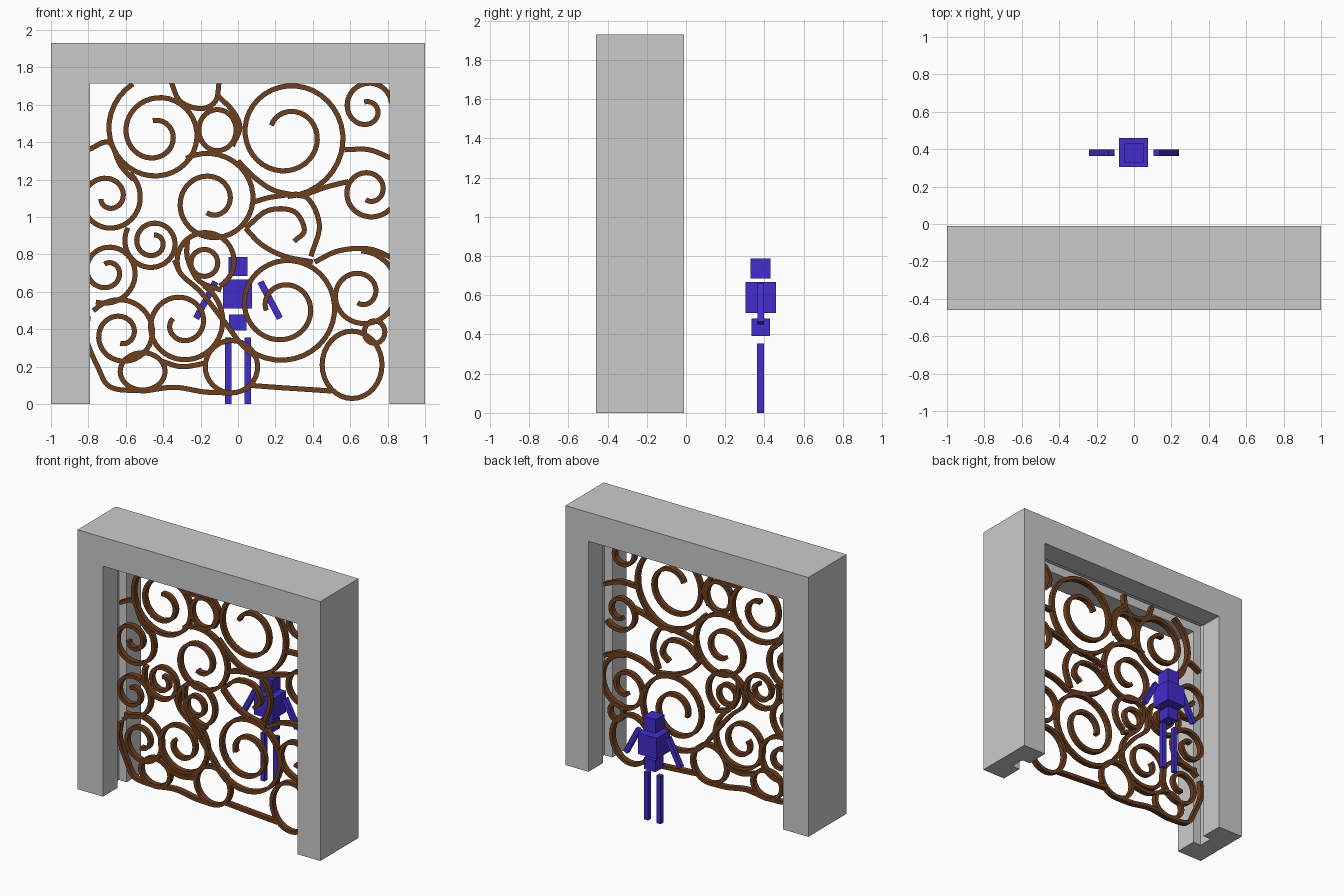
import bpy, bmesh, math
from mathutils import Vector

if "Cube" in bpy.data.objects:
    bpy.data.objects.remove(bpy.data.objects["Cube"])


def material(name, color):
    m = bpy.data.materials.new(name)
    m.diffuse_color = color
    m.use_nodes = True
    m.node_tree.nodes["Principled BSDF"].inputs["Base Color"].default_value = m.diffuse_color
    return m


brown = material("iron_brown", (0.15, 0.05, 0.014, 1))
blue = material("figure_blue", (0.055, 0.026, 0.6, 1))


def box(name, x, y, z, mat=None):
    bpy.ops.mesh.primitive_cube_add(size=1, location=(sum(x) / 2, sum(y) / 2, sum(z) / 2))
    ob = bpy.context.object
    ob.name = name
    ob.scale = (x[1] - x[0], y[1] - y[0], z[1] - z[0])
    bpy.ops.object.transform_apply(location=False, rotation=False)
    if mat:
        ob.data.materials.append(mat)
    return ob


# Stone gate frame: block with an opening and a groove that holds the grille
frame = box("gate_frame", (-1, 1), (-0.46, -0.01), (0, 1.93))
cuts = [box("opening_cutter", (-0.79, 0.81), (-0.6, 0.1), (-0.2, 1.715)),
        box("groove_cutter", (-0.855, 0.875), (-0.29, -0.18), (-0.3, 1.78))]
for c in cuts:
    mod = frame.modifiers.new("cut", 'BOOLEAN')
    mod.operation = 'DIFFERENCE'
    mod.solver = 'EXACT'
    mod.object = c
    bpy.context.view_layer.objects.active = frame
    bpy.ops.object.modifier_apply(modifier=mod.name)
for c in cuts:
    bpy.data.objects.remove(c)

# Grille: flat bars swept along spirals, rings and short connecting curves
grille = bmesh.new()
GATE_Y, HALF_W, HALF_D = -0.235, 0.0135, 0.02


def bar(pts, closed=False):
    n = len(pts)
    rings = []
    for i, p in enumerate(pts):
        a = pts[(i - 1) % n] if closed else pts[max(i - 1, 0)]
        b = pts[(i + 1) % n] if closed else pts[min(i + 1, n - 1)]
        t = (b - a).normalized()
        off = Vector((-t.y, t.x)) * HALF_W
        rings.append([grille.verts.new((p.x + s * off.x, GATE_Y + d * HALF_D, p.y + s * off.y))
                      for s, d in ((1, -1), (1, 1), (-1, 1), (-1, -1))])
    for i in range(n if closed else n - 1):
        r, q = rings[i], rings[(i + 1) % n]
        for k in range(4):
            grille.faces.new((r[k], r[(k + 1) % 4], q[(k + 1) % 4], q[k]))
    if not closed:
        grille.faces.new(rings[0][::-1])
        grille.faces.new(rings[-1])


def spiral(x0, z0, r0, a0, x1, z1, r1, a1):
    n = int(abs(a1 - a0) / 10)
    pts = []
    for i in range(n + 1):
        t = i / n
        a = math.radians(a0 + (a1 - a0) * t)
        r = r0 + (r1 - r0) * t
        pts.append(Vector((x0 + (x1 - x0) * t + r * math.cos(a),
                           z0 + (z1 - z0) * t + r * math.sin(a))))
    bar(pts)


def ring(x, z, rx, rz):
    bar([Vector((x + rx * math.cos(math.tau * i / 32), z + rz * math.sin(math.tau * i / 32)))
         for i in range(32)], True)


def link(*points):
    p = [Vector(q) for q in points]
    p = [2 * p[0] - p[1]] + p + [2 * p[-1] - p[-2]]
    out = []
    for i in range(1, len(p) - 2):
        a, b, c, d = p[i - 1:i + 3]
        for k in range(6):
            t = k / 6
            out.append(0.5 * (2 * b + (c - a) * t + (2 * a - 5 * b + 4 * c - d) * t * t
                              + (3 * b - a - 3 * c + d) * t ** 3))
    bar(out + [p[-2]])


# Upper spirals (centre, radius, angle at each end)
for s in ((-.42, 1.465, .285, 120, -.455, 1.44, .075, 810),
          (.265, 1.44, .10, 150, .265, 1.44, .33, -450),
          (.675, 1.56, .055, 90, .69, 1.61, .13, -360),
          (-.145, 1.085, .065, 250, -.145, 1.085, .265, 840),
          (-.70, 1.09, .19, 50, -.695, 1.11, .04, -520),
          (.70, 1.14, .05, -110, .70, 1.14, .15, 320)):
    spiral(*s)
# Lower spirals
for s in ((-.455, .865, .155, 150, -.455, .865, .04, 800),
          (-.70, .71, .04, 110, -.70, .71, .175, -470),
          (-.175, .765, .155, 300, -.175, .765, .15, 560),
          (.235, .515, .085, 190, .25, .535, .312, -490),
          (.655, .585, .045, -110, .66, .60, .22, 450),
          (-.63, .375, .05, -90, -.62, .37, .2, 500),
          (-.30, .43, .055, 150, -.30, .43, .235, 780)):
    spiral(*s)
# Closed rings
for r in ((-.11, 1.465, .1, .11), (-.18, .755, .072, .072), (-.51, .175, .12, .1),
          (-.035, .2, .14, .14), (.61, .21, .16, .18), (.73, .385, .055, .06)):
    ring(*r)
# Connecting curves, top half
link((-.36, 1.73), (-.31, 1.62), (-.2, 1.58), (-.12, 1.62), (-.1, 1.73))
link((-.11, 1.65), (-.03, 1.57), (.01, 1.48), (-.03, 1.38))
link((-.8, 1.36), (-.69, 1.4), (-.63, 1.28), (-.56, 1.2))
link((.0, 1.3), (.09, 1.21), (.2, 1.14), (.36, 1.11))
link((.57, 1.36), (.7, 1.36), (.83, 1.31))
link((.36, 1.12), (.47, 1.16), (.59, 1.19))
link((.08, 1.08), (.2, 1.11), (.36, 1.11), (.435, .96), (.39, .79))
link((.04, .94), (.16, 1.035), (.3, 1.03), (.355, .93), (.3, .87))
link((.04, .94), (.13, .85), (.25, .79), (.4, .76))
# Connecting curves, bottom half
link((.41, .76), (.54, .82), (.7, .83), (.83, .78))
link((-.27, .88), (-.27, .78), (-.21, .66), (-.09, .61))
link((-.34, .77), (-.3, .69), (-.2, .6), (-.08, .45), (0, .34))
link((-.8, .47), (-.81, .35), (-.75, .2), (-.68, .09), (-.5, .07))
link((-.5, .07), (-.34, .09), (-.18, .065), (-.04, .06))
link((.07, .1), (.2, .09), (.35, .08), (.5, .07))
link((-.41, .23), (-.3, .2), (-.17, .22))
link((.0, .34), (.05, .29), (.1, .25))

bmesh.ops.recalc_face_normals(grille, faces=grille.faces)
me = bpy.data.meshes.new("scroll_grille")
grille.to_mesh(me)
grille.free()
me.materials.append(brown)
bpy.context.collection.objects.link(bpy.data.objects.new("scroll_grille", me))

# Blocky scale figure standing behind the gate
box("figure_head", (-.052, .05), (.33, .43), (.685, .787), blue)
box("figure_torso", (-.08, .075), (.304, .46), (.51, .667), blue)
box("figure_pelvis", (-.047, .045), (.334, .428), (.393, .48), blue)
for side, s in (("left", -1), ("right", 1)):
    box(side + "_leg", (s * .052 - .017, s * .052 + .017), (.363, .397), (0, .355), blue)
    arm = box(side + "_arm", (s * .172 - .0175, s * .172 + .0175), (.364, .397), (.445, .667), blue)
    arm.rotation_euler.y = -s * math.radians(28)
